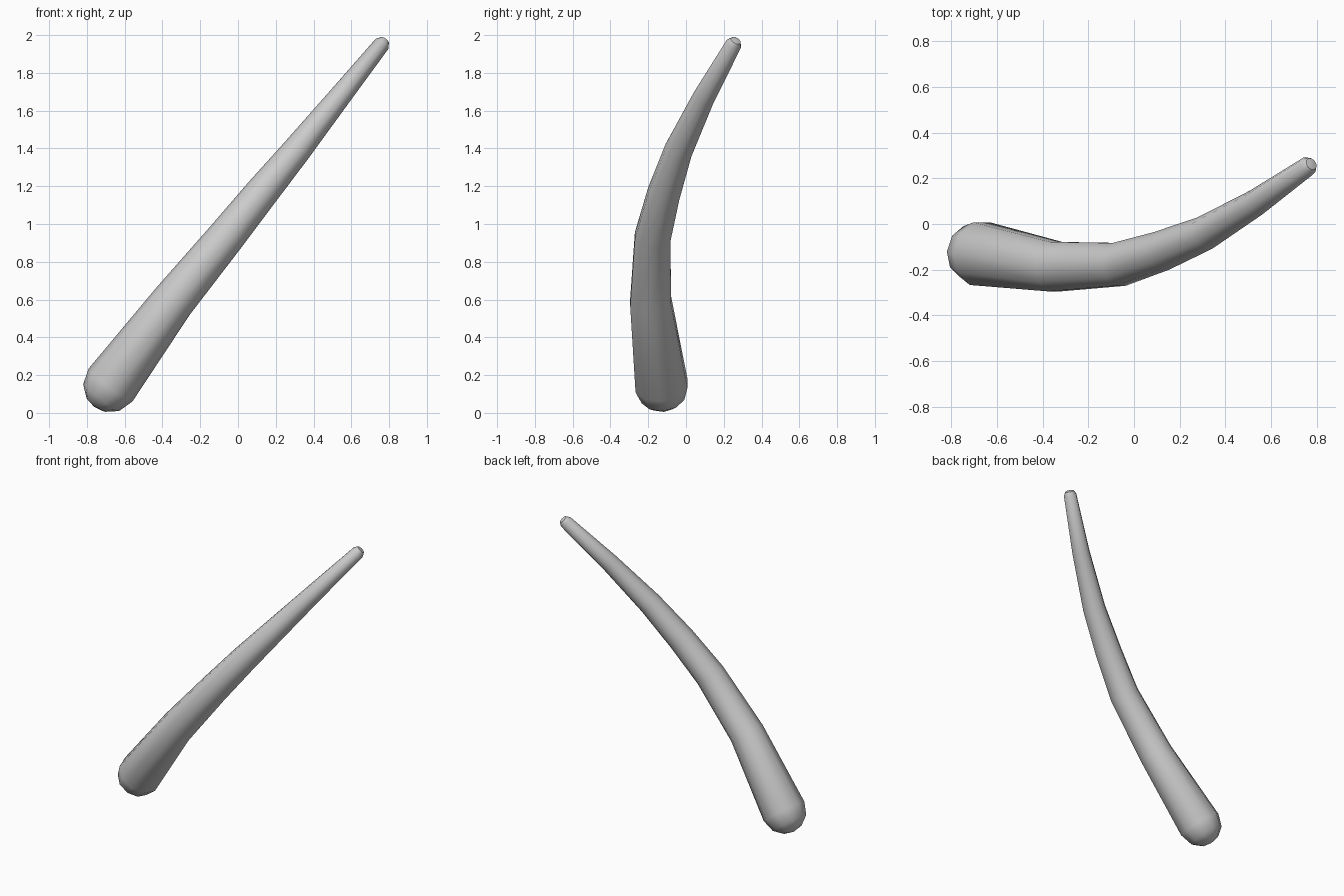
import bpy, bmesh, math
from mathutils import Vector

if "Cube" in bpy.data.objects:
    bpy.data.objects.remove(bpy.data.objects["Cube"])

SIDES = 10
# Centre line and radius: x, y, z, r
PATH = [
    (-0.675, -0.130, 0.147, 0.145),
    (-0.345, -0.187, 0.590, 0.114),
    (-0.065, -0.177, 0.930, 0.099),
    (0.120, -0.118, 1.160, 0.089),
    (0.310, -0.040, 1.390, 0.076),
    (0.535, 0.094, 1.670, 0.059),
    (0.762, 0.253, 1.953, 0.043),
]
pts = [Vector(p[:3]) for p in PATH]
tans = []
for i in range(len(pts)):
    a, b = pts[max(i - 1, 0)], pts[min(i + 1, len(pts) - 1)]
    tans.append((b - a).normalized())

bm = bmesh.new()


def ring(centre, tangent, radius):
    side = Vector((0, 1, 0)).cross(tangent).normalized()
    up = tangent.cross(side)
    return [bm.verts.new(centre + radius * (math.cos(t) * side + math.sin(t) * up))
            for t in (2 * math.pi * k / SIDES for k in range(SIDES))]


rings = []
# Rounded thick end
r0 = PATH[0][3]
for deg in (65, 35):
    a = math.radians(deg)
    rings.append(ring(pts[0] - tans[0] * r0 * math.sin(a), tans[0], r0 * math.cos(a)))
# Tapering body
for p, t, row in zip(pts, tans, PATH):
    rings.append(ring(p, t, row[3]))
# Small blunt tip
r1 = PATH[-1][3]
rings.append(ring(pts[-1] + tans[-1] * r1 * 0.6, tans[-1], r1 * 0.65))

for a, b in zip(rings, rings[1:]):
    for k in range(SIDES):
        n = (k + 1) % SIDES
        bm.faces.new((a[k], a[n], b[n], b[k]))

# Close both ends with fans
for loop, apex in ((rings[0], pts[0] - tans[0] * r0),
                   (rings[-1], pts[-1] + tans[-1] * r1 * 0.75)):
    v = bm.verts.new(apex)
    for k in range(SIDES):
        bm.faces.new((loop[k], loop[(k + 1) % SIDES], v))
bmesh.ops.recalc_face_normals(bm, faces=bm.faces)

mesh = bpy.data.meshes.new("curved_horn")
bm.to_mesh(mesh)
bm.free()
horn = bpy.data.objects.new("curved_horn", mesh)
bpy.context.collection.objects.link(horn)
bpy.context.view_layer.objects.active = horn
horn.select_set(True)
bpy.ops.object.shade_smooth_by_angle(angle=math.radians(40))
